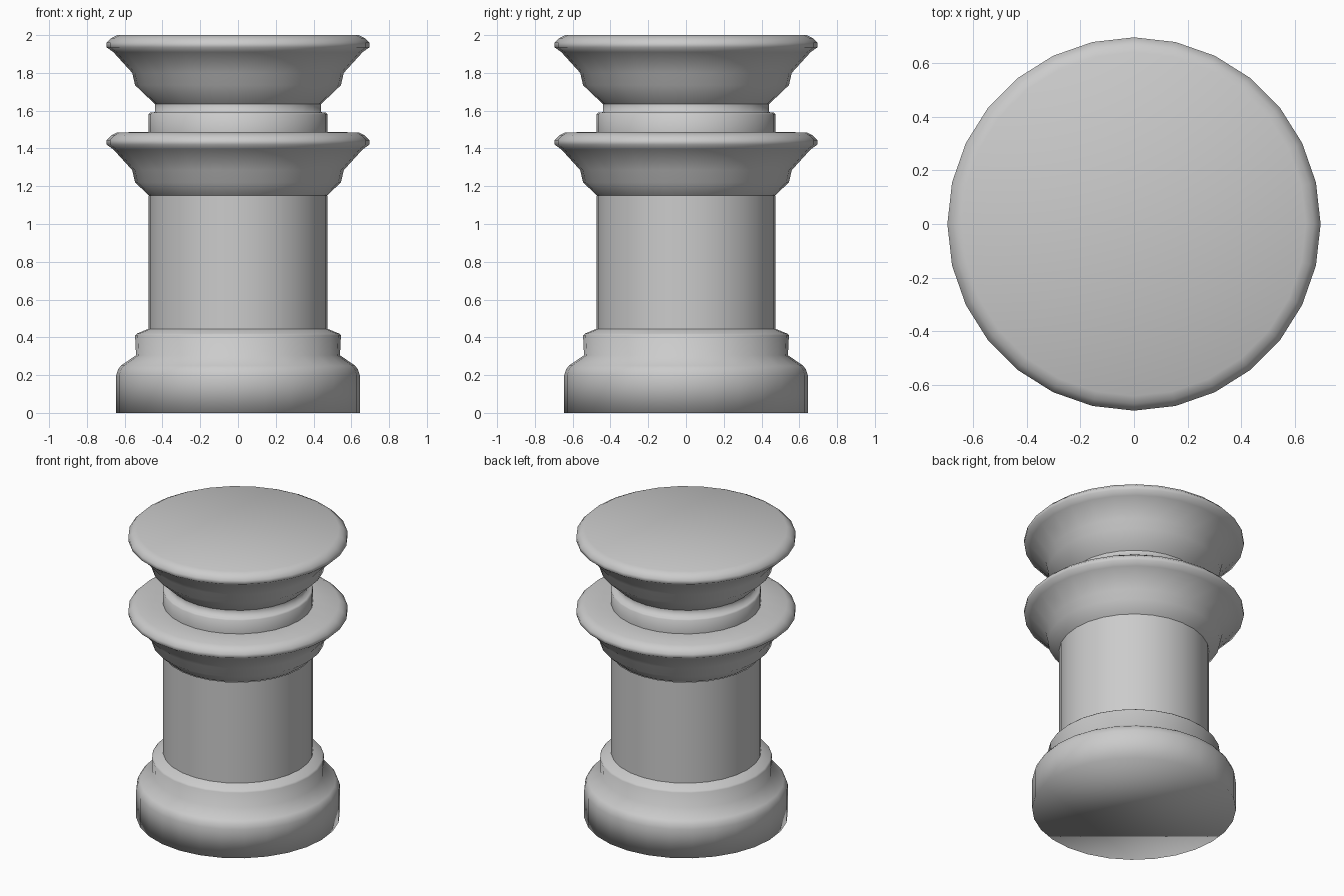
import bpy, bmesh, math

if "Cube" in bpy.data.objects:
    bpy.data.objects.remove(bpy.data.objects["Cube"])

SIDES = 28

stone = bpy.data.materials.new("light grey")
stone.diffuse_color = (0.6, 0.6, 0.6, 1)
stone.use_nodes = True
stone.node_tree.nodes["Principled BSDF"].inputs["Base Color"].default_value = stone.diffuse_color


def lathe(name, profile, cap_bottom=False, cap_top=False):
    """Revolve (radius, height) points around z into a smooth shell."""
    bm = bmesh.new()
    rings = []
    for r, z in profile:
        rings.append([bm.verts.new((r * math.cos(2 * math.pi * i / SIDES),
                                    r * math.sin(2 * math.pi * i / SIDES), z))
                      for i in range(SIDES)])
    for low, high in zip(rings, rings[1:]):
        for i in range(SIDES):
            j = (i + 1) % SIDES
            bm.faces.new((low[i], low[j], high[j], high[i]))
    if cap_bottom:
        bm.faces.new(rings[0][::-1])
    if cap_top:
        bm.faces.new(rings[-1])
    for f in bm.faces:
        f.smooth = True
    mesh = bpy.data.meshes.new(name)
    bm.to_mesh(mesh)
    bm.free()
    mesh.materials.append(stone)
    obj = bpy.data.objects.new(name, mesh)
    bpy.context.collection.objects.link(obj)
    return obj


def flare(top):
    """Flared moulding shared by the collar and the cap."""
    return [(0.545, top - 0.265), (0.56, top - 0.20), (0.66, top - 0.09),
            (0.695, top - 0.065), (0.695, top - 0.04), (0.67, top - 0.015),
            (0.64, top)]


# Stepped foot with rounded shoulder
lathe("base", [(0.645, 0), (0.645, 0.2), (0.635, 0.23), (0.62, 0.25),
               (0.54, 0.305), (0.545, 0.41), (0.535, 0.42), (0.475, 0.445)],
      cap_bottom=True)

# Plain shaft
lathe("column", [(0.475, 0.445), (0.475, 1.15)])

# Lower flared ring, closed inward to the neck
lathe("collar", [(0.47, 1.15)] + flare(1.485) + [(0.475, 1.487)])

# Short neck with a small lip
lathe("neck", [(0.475, 1.487), (0.475, 1.58), (0.465, 1.59), (0.44, 1.592),
               (0.44, 1.635)])

# Upper flared cap with a flat top
lathe("cap", [(0.44, 1.635)] + flare(2.0), cap_top=True)
